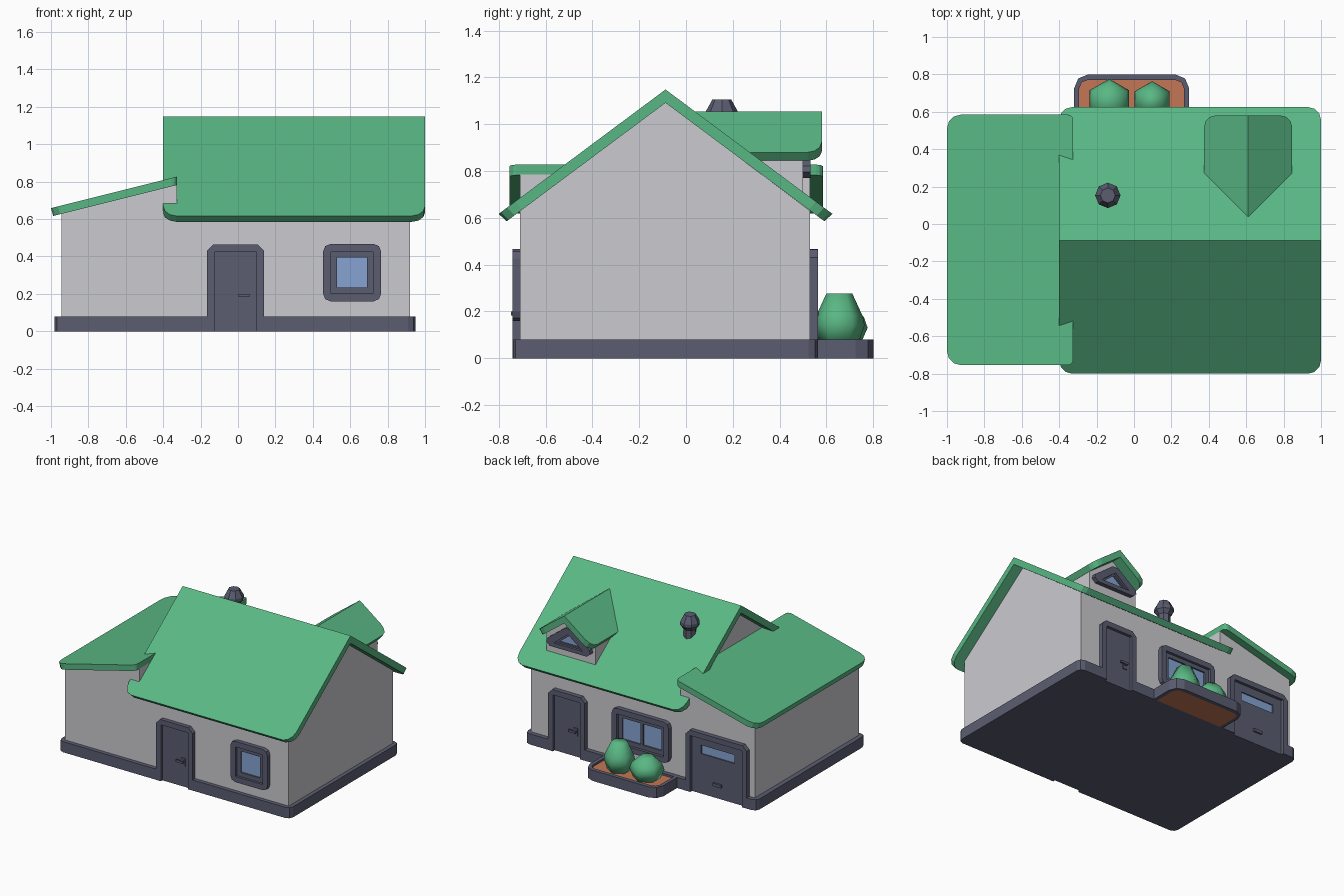
import bpy, bmesh, math
from mathutils import Vector

if "Cube" in bpy.data.objects:
    bpy.data.objects.remove(bpy.data.objects["Cube"])


def material(name, rgb):
    m = bpy.data.materials.new(name)
    m.diffuse_color = (*rgb, 1)
    m.use_nodes = True
    m.node_tree.nodes["Principled BSDF"].inputs["Base Color"].default_value = m.diffuse_color
    return m


GREEN = material("leaf green", (0.10, 0.475, 0.23))
WALL = material("pale grey", (0.60, 0.60, 0.63))
SLATE = material("slate", (0.105, 0.11, 0.165))
GLASS = material("window blue", (0.24, 0.37, 0.64))
SOIL = material("soil", (0.55, 0.18, 0.09))


def finish(name, bm, mat):
    bmesh.ops.recalc_face_normals(bm, faces=bm.faces[:])
    me = bpy.data.meshes.new(name)
    bm.to_mesh(me)
    bm.free()
    me.materials.append(mat)
    ob = bpy.data.objects.new(name, me)
    bpy.context.collection.objects.link(ob)
    return ob


def prism(name, loops, lo, hi, mat):
    """Solid between two mapped copies of a 2D outline; later loops are holes."""
    bm = bmesh.new()
    caps = [[], []]
    for loop in loops:
        a = [bm.verts.new(lo(*p)) for p in loop]
        b = [bm.verts.new(hi(*p)) for p in loop]
        n = len(loop)
        for i in range(n):
            j = (i + 1) % n
            bm.faces.new((a[i], a[j], b[j], b[i]))
        caps[0].append(a)
        caps[1].append(b)
    for rings in caps:
        if len(rings) == 1:
            bm.faces.new(rings[0])
        else:
            edges = [bm.edges.get((r[i - 1], r[i])) for r in rings for i in range(len(r))]
            bmesh.ops.triangle_fill(bm, use_beauty=True, edges=edges)
    return finish(name, bm, mat)


def rounded(x0, x1, y0, y1, radii=(0, 0, 0, 0), n=2):
    """Rectangle outline, corner radii from lower left, counter-clockwise."""
    pts = []
    corners = [(x0, y0, 1, 1), (x1, y0, -1, 1), (x1, y1, -1, -1), (x0, y1, 1, -1)]
    for k, (x, y, sx, sy) in enumerate(corners):
        r = radii[k]
        if r == 0:
            pts.append((x, y))
            continue
        for i in range(n + 1):
            a = math.pi + k * math.pi / 2 + i * math.pi / 2 / n
            pts.append((x + sx * r + r * math.cos(a), y + sy * r + r * math.sin(a)))
    return pts


def lathe(name, profile, sides, loc, mat, turn=0.0, smooth=False):
    bm = bmesh.new()
    rings = []
    for r, z in profile:
        rings.append([bm.verts.new(Vector(loc) + Vector((
            r * math.cos(turn + math.tau * i / sides), r * math.sin(turn + math.tau * i / sides), z)))
            for i in range(sides)])
    for a, b in zip(rings, rings[1:]):
        for i in range(sides):
            bm.faces.new((a[i - 1], a[i], b[i], b[i - 1]))
    bm.faces.new(rings[0])
    bm.faces.new(rings[-1])
    for f in bm.faces:
        f.smooth = smooth
    return finish(name, bm, mat)


# ---- walls
RIDGE_Y, SLOPE = -0.0875, 0.745
def across(x):
    return lambda y, z: (x, y, z)
def along(y):
    return lambda x, z: (x, y, z)
def level(z):
    return lambda x, y: (x, y, z)

prism("main_walls", [[(-0.71, 0.01), (0.53, 0.01), (0.53, 0.63), (RIDGE_Y, 1.092), (-0.71, 0.63)]],
      across(-0.325), across(0.92), WALL)
prism("garage_walls", [[(-0.945, 0.01), (-0.325, 0.01), (-0.325, 0.785), (-0.945, 0.628)]],
      along(-0.71), along(0.53), WALL)

# ---- plinth with notches at the three doorways
arcs = rounded(-0.98, 0.95, -0.74, 0.563, (0.04,) * 4)
def notch(xa, xb, outer, inner):
    return [(xa, outer), (xa, inner), (xb, inner), (xb, outer)]
plinth = (arcs[:3] + notch(-0.125, 0.10, -0.74, -0.719) + arcs[3:9]
          + notch(0.715, 0.49, 0.563, 0.539) + notch(-0.43, -0.86, 0.563, 0.539) + arcs[9:])
prism("plinth", [plinth], level(0), level(0.08), SLATE)


# ---- roofs: each slope is an outline of (position along ridge, distance from ridge)
def gable_roof(name, outline, top, drop, shrink, to_world):
    for side, label in ((1, "a"), (-1, "b")):
        prism(name + "_" + label, [outline],
              lambda u, d: to_world(u, side * d * shrink, top - drop - SLOPE * d * shrink),
              lambda u, d: to_world(u, side * d, top - SLOPE * d), GREEN)

gable_roof("main_roof", rounded(-0.40, 1.0, 0, 0.713, (0, 0, 0.07, 0.07), 3), 1.148, 0.057, 0.952,
           lambda u, s, z: (u, RIDGE_Y + s, z))
gable_roof("dormer_roof", rounded(0.04, 0.58, 0, 0.235, (0, 0, 0.06, 0), 3), 1.055, 0.057, 0.88,
           lambda u, s, z: (0.61 + s, u, z))
prism("garage_roof", [rounded(-1.0, -0.325, -0.755, 0.585, (0.075, 0.03, 0.03, 0.075), 3)],
      lambda x, y: (-0.325 + (x + 0.325) * 0.982, y, 0.782 + 0.25 * (x + 0.325) * 0.982),
      lambda x, y: (x, y, 0.827 + 0.25 * (x + 0.325)), GREEN)

# ---- dormer wall
prism("dormer_walls", [[(0.405, 0.70), (0.815, 0.70), (0.815, 0.846), (0.61, 0.999), (0.405, 0.846)]],
      along(0.1), along(0.5), WALL)


# ---- doors and windows, drawn as (u, z) seen from outside
def front(cx):
    return lambda d: lambda u, v: (cx + u, -0.71 - d, v)
def back(cx, y=0.53):
    return lambda d: lambda u, v: (cx - u, y + d, v)

def doorway(name, at, half, depth, slit=None):
    ch, h = 0.035, 0.465
    frame = [(-half, 0), (-half, h - ch), (-half + ch, h), (half - ch, h), (half, h - ch), (half, 0),
             (half - 0.04, 0), (half - 0.04, 0.425), (-half + 0.04, 0.425), (-half + 0.04, 0)]
    prism(name + "_frame", [frame], at(-0.01), at(depth), SLATE)
    panel = [rounded(-half + 0.04, half - 0.04, 0, 0.425)]
    if slit:
        panel.append(rounded(*slit))
        prism(name + "_glass", [rounded(*slit)], at(-0.005), at(0.003), GLASS)
    prism(name + "_panel", panel, at(-0.005), at(0.012), SLATE)

def door_handle(name, at):
    prism(name + "_plate", [rounded(0.047, 0.08, 0.155, 0.215)], at(0.01), at(0.018), SLATE)
    prism(name + "_stem", [rounded(0.055, 0.072, 0.183, 0.2)], at(0.015), at(0.036), SLATE)
    prism(name + "_lever", [rounded(0.015, 0.075, 0.183, 0.2)], at(0.026), at(0.038), SLATE)

def window(name, at, half, depth, panes):
    prism(name + "_frame", [rounded(-half, half, 0.16, 0.467, (0.04,) * 4),
                            rounded(-half + 0.042, half - 0.042, 0.202, 0.425)],
          at(-0.005), at(depth), SLATE)
    holes = [rounded(a, b, 0.235, 0.395) for a, b in panes]
    prism(name + "_sash", [rounded(-half + 0.042, half - 0.042, 0.202, 0.425)] + holes,
          at(-0.005), at(0.014), SLATE)
    for i, hole in enumerate(holes):
        prism(f"{name}_glass_{i}", [hole], at(-0.005), at(0.003), GLASS)

doorway("front_door", front(-0.0125), 0.1525, 0.031)
door_handle("front_handle", front(-0.0125))
doorway("back_door", back(0.6025), 0.1525, 0.034)
door_handle("back_handle", back(0.6025))
doorway("garage_door", back(-0.645), 0.255, 0.034, (-0.14, 0.14, 0.30, 0.365))
prism("garage_handle", [rounded(-0.035, 0.035, 0.09, 0.112)], back(-0.645)(0.01), back(-0.645)(0.026), SLATE)
window("front_window", front(0.61), 0.155, 0.031, [(-0.08, 0.08)])
window("back_window", back(-0.0125), 0.2375, 0.034, [(-0.163, -0.01), (0.01, 0.163)])

# dormer window: clipped triangle frame with triangular glass
gable_at = back(0.61, 0.5)
outer = [(-0.155, 0.77), (0.155, 0.77), (0.185, 0.795), (0.178, 0.822), (0.025, 0.938), (-0.025, 0.938),
         (-0.178, 0.822), (-0.185, 0.795)]
inner = [(-0.12, 0.80), (0.12, 0.80), (0, 0.895)]
pane = [(-0.085, 0.812), (0.085, 0.812), (0, 0.88)]
prism("dormer_window_frame", [outer, inner], gable_at(-0.005), gable_at(0.032), SLATE)
prism("dormer_window_sash", [inner, pane], gable_at(-0.005), gable_at(0.014), SLATE)
prism("dormer_window_glass", [pane], gable_at(-0.005), gable_at(0.003), GLASS)

# ---- planter with soil and two bushes
bed = rounded(-0.293, 0.267, 0.563, 0.77, (0, 0, 0.045, 0.045))
prism("planter", [rounded(-0.32, 0.295, 0.54, 0.80, (0, 0, 0.075, 0.075)), bed], level(0), level(0.08), SLATE)
prism("planter_soil", [bed], level(0), level(0.065), SOIL)
lathe("tall_bush", [(0.08, 0.06), (0.108, 0.14), (0.1, 0.18), (0.055, 0.277)], 6, (0.097, 0.655, 0),
      GREEN, math.pi / 6, True)
lathe("round_bush", [(0.09, 0.06), (0.121, 0.13), (0.105, 0.175), (0.05, 0.225)], 6, (-0.132, 0.655, 0),
      GREEN, math.pi / 6, True)

# ---- chimney pipe with cap
lathe("chimney", [(0.045, 0.85), (0.045, 1.0), (0.068, 1.03), (0.068, 1.055), (0.04, 1.106)], 8,
      (-0.14, 0.153, 0), SLATE, 0.0)
